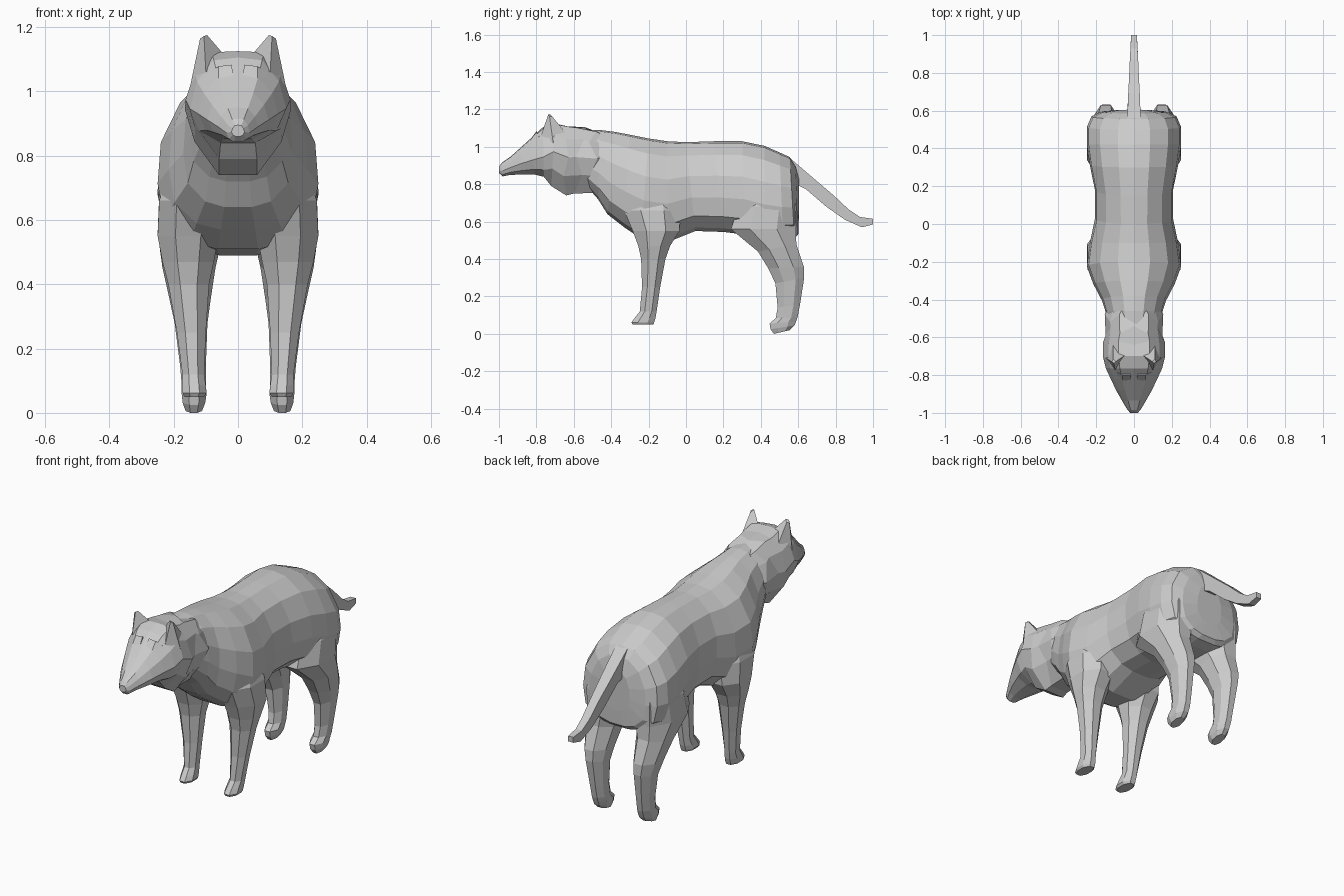
import bpy, bmesh, math


def loft(name, rings, mirror=False):
    """Skin a list of equal-length point rings and cap both ends."""
    bm = bmesh.new()
    rows = [[bm.verts.new(p) for p in ring] for ring in rings]
    n = len(rows[0])
    for a, b in zip(rows, rows[1:]):
        for i in range(n):
            j = (i + 1) % n
            bm.faces.new((a[i], a[j], b[j], b[i]))
    bm.faces.new(rows[0])
    bm.faces.new(rows[-1])
    bmesh.ops.recalc_face_normals(bm, faces=bm.faces)
    mesh = bpy.data.meshes.new(name)
    bm.to_mesh(mesh)
    bm.free()
    ob = bpy.data.objects.new(name, mesh)
    bpy.context.collection.objects.link(ob)
    if mirror:
        ob.modifiers.new("mirror", "MIRROR")
    return ob


def section(st, half, zig=0.0):
    """Symmetric cross-section: half-profile (x, drop) between a top and bottom point.
    zig pushes every other point along y for a jagged fur edge."""
    yt, zt, yb, zb, w = st
    pts = [(x * w, yt + (yb - yt) * t + (zig if i % 2 else -zig), zt + (zb - zt) * t)
           for i, (x, t) in enumerate(half)]
    return pts + [(-x, y, z) for x, y, z in reversed(pts) if x > 1e-6]


def leg_ring(st, n=8):
    """Octagon filling the box (z front, z back, y front, y back, x inner, x outer)."""
    zf, zb, yf, yb, xi, xo = st
    r = 0.5 / math.cos(math.pi / n)
    out = []
    for i in range(n):
        a = 2 * math.pi * (i + 0.5) / n
        u, v = 0.5 + r * math.cos(a), 0.5 + r * math.sin(a)
        out.append((xi + (xo - xi) * u, yf + (yb - yf) * v, zf + (zb - zf) * v))
    return out


def weld(target, parts):
    """Union parts into the target so the skin is continuous, then drop the parts."""
    for p in parts:
        m = target.modifiers.new("union", "BOOLEAN")
        m.operation, m.solver, m.object = "UNION", "EXACT", p
    bpy.context.view_layer.update()
    deps = bpy.context.evaluated_depsgraph_get()
    mesh = bpy.data.meshes.new_from_object(target.evaluated_get(deps))
    target.modifiers.clear()
    target.data = mesh
    for p in parts:
        bpy.data.objects.remove(p)


# Torso: neck base to rump
torso_half = [(0, 0), (0.34, 0.02), (0.72, 0.15), (0.96, 0.38), (1, 0.62),
              (0.92, 0.83), (0.6, 0.96), (0.25, 1)]
torso = [(-0.56, 1.09, -0.54, 0.80, 0.12), (-0.46, 1.09, -0.47, 0.72, 0.15),
         (-0.38, 1.08, -0.42, 0.64, 0.17), (-0.30, 1.065, -0.33, 0.57, 0.215),
         (-0.20, 1.045, -0.24, 0.51, 0.25), (-0.10, 1.03, -0.10, 0.49, 0.234),
         (0.00, 1.025, 0.05, 0.55, 0.206), (0.15, 1.03, 0.20, 0.545, 0.207),
         (0.30, 1.03, 0.32, 0.53, 0.234), (0.42, 1.005, 0.42, 0.50, 0.25),
         (0.50, 0.97, 0.52, 0.50, 0.25), (0.555, 0.945, 0.58, 0.51, 0.225),
         (0.585, 0.90, 0.60, 0.53, 0.17), (0.605, 0.83, 0.603, 0.61, 0.08)]
body = loft("torso_and_legs", [section(s, torso_half) for s in torso])

# Legs, flaring upward into shoulder and thigh
front = [(0.80, 0.80, -0.27, -0.09, 0.08, 0.20), (0.66, 0.66, -0.33, -0.03, 0.06, 0.245),
         (0.55, 0.55, -0.285, -0.035, 0.06, 0.25),
         (0.47, 0.47, -0.255, -0.085, 0.075, 0.235), (0.40, 0.40, -0.24, -0.11, 0.09, 0.217),
         (0.25, 0.25, -0.235, -0.138, 0.10, 0.19), (0.12, 0.12, -0.247, -0.157, 0.105, 0.173),
         (0.085, 0.085, -0.275, -0.163, 0.10, 0.173), (0.062, 0.062, -0.292, -0.17, 0.098, 0.173),
         (0.05, 0.05, -0.285, -0.175, 0.106, 0.166)]
hind = [(0.84, 0.84, 0.36, 0.55, 0.08, 0.19), (0.68, 0.68, 0.28, 0.59, 0.06, 0.245),
        (0.56, 0.56, 0.24, 0.587, 0.045, 0.25),
        (0.44, 0.48, 0.385, 0.59, 0.07, 0.235), (0.35, 0.36, 0.44, 0.63, 0.085, 0.213),
        (0.27, 0.30, 0.478, 0.632, 0.095, 0.197), (0.14, 0.16, 0.49, 0.61, 0.10, 0.18),
        (0.085, 0.09, 0.48, 0.597, 0.10, 0.175), (0.055, 0.065, 0.447, 0.588, 0.098, 0.175),
        (0.025, 0.045, 0.452, 0.58, 0.102, 0.172), (0.0, 0.02, 0.47, 0.555, 0.112, 0.163)]
weld(body, [loft("front_legs", [leg_ring(s) for s in front], True),
            loft("hind_legs", [leg_ring(s) for s in hind], True)])

# Head: jagged ruff and skull, then a blunter profile for the muzzle
head_half = [(0, 0), (0.5, 0.01), (0.82, 0.18), (1, 0.45), (0.82, 0.72), (0.36, 1)]
muzzle_half = [(0, 0), (0.5, 0.03), (0.85, 0.28), (1, 0.6), (0.8, 0.86), (0.36, 1)]
head = [(-0.46, 1.075, -0.44, 0.77, 0.135, 0), (-0.50, 1.085, -0.49, 0.755, 0.155, 0.02),
        (-0.56, 1.105, -0.58, 0.75, 0.15, -0.02), (-0.63, 1.11, -0.65, 0.74, 0.165, 0.01),
        (-0.70, 1.125, -0.72, 0.79, 0.163, 0)]
muzzle = [(-0.765, 1.105, -0.76, 0.84, 0.15), (-0.825, 1.05, -0.81, 0.852, 0.125),
          (-0.88, 1.0, -0.88, 0.852, 0.095), (-0.935, 0.95, -0.94, 0.85, 0.062),
          (-0.985, 0.915, -0.98, 0.842, 0.036), (-1.0, 0.895, -1.0, 0.86, 0.02)]
loft("head", [section(s[:5], head_half, s[5]) for s in head]
     + [section(s, muzzle_half) for s in muzzle])

# Brows
loft("brows", [[(0.015, -0.825, 1.05), (0.02, -0.80, 1.083), (0.015, -0.77, 1.05)],
               [(0.06, -0.83, 1.04), (0.06, -0.80, 1.078), (0.06, -0.77, 1.04)],
               [(0.09, -0.805, 1.03), (0.09, -0.785, 1.058), (0.09, -0.77, 1.03)]], True)

# Ears
loft("ears", [[(0.10, -0.775, 1.06), (0.148, -0.71, 1.02), (0.11, -0.635, 1.065), (0.04, -0.69, 1.11)],
              [(0.106, -0.737, 1.172), (0.118, -0.73, 1.164), (0.11, -0.715, 1.162),
               (0.096, -0.728, 1.175)]], True)

# Tail
tail = [(0.55, 0.945, 0.585, 0.80, 0.042), (0.69, 0.825, 0.64, 0.775, 0.036),
        (0.79, 0.74, 0.75, 0.68, 0.03), (0.87, 0.665, 0.85, 0.61, 0.026),
        (0.93, 0.625, 0.94, 0.57, 0.022), (1.0, 0.615, 1.0, 0.585, 0.018)]
loft("tail", [section(s, [(0.85, 0), (0.85, 1)]) for s in tail])
